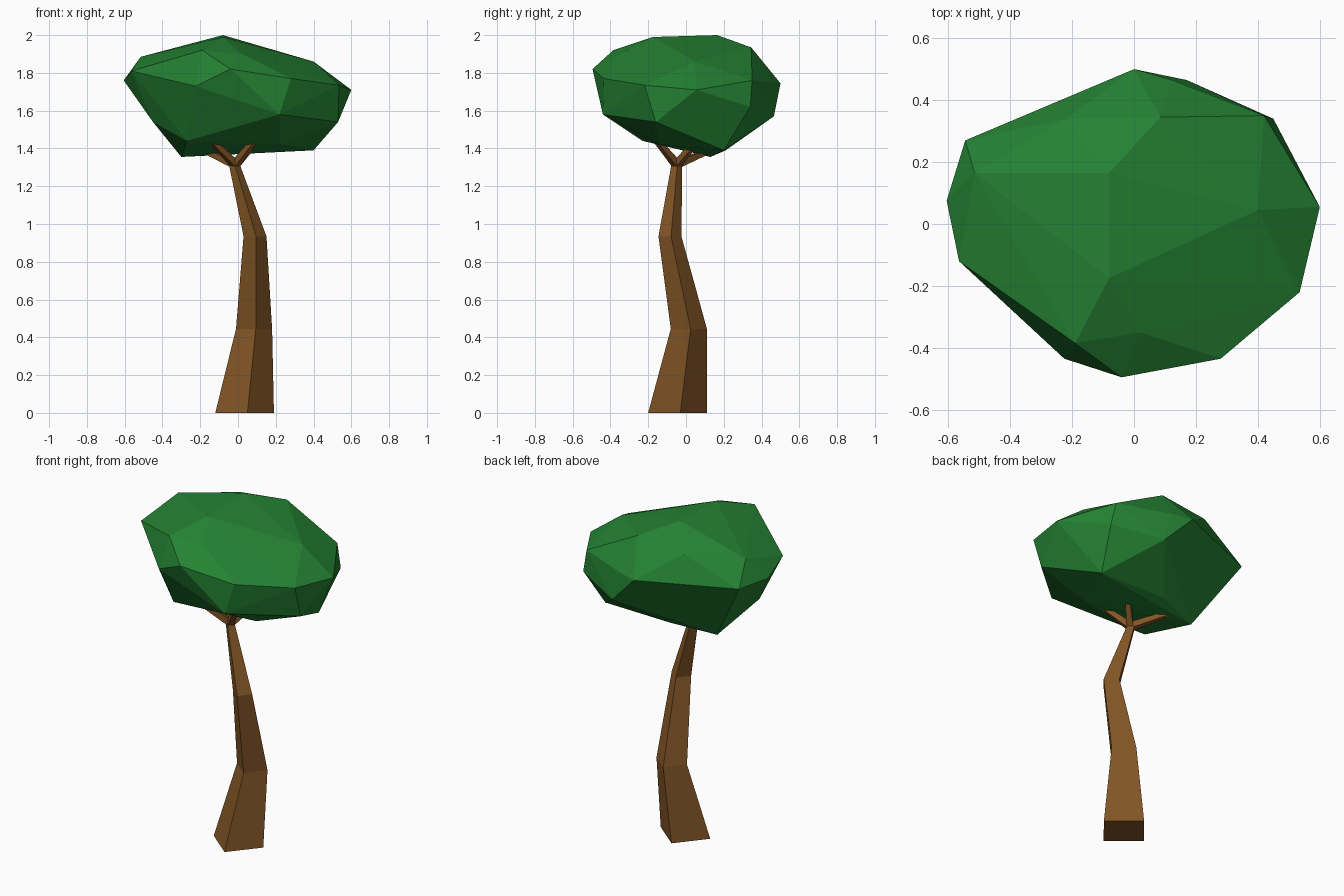
import bpy, bmesh, math
from mathutils import Vector

if "Cube" in bpy.data.objects:
    bpy.data.objects.remove(bpy.data.objects["Cube"])


def material(name, rgb):
    m = bpy.data.materials.new(name)
    m.diffuse_color = (*rgb, 1)
    m.use_nodes = True
    m.node_tree.nodes["Principled BSDF"].inputs["Base Color"].default_value = m.diffuse_color
    return m


bark = material("bark brown", (0.225, 0.092, 0.019))
leaf = material("leaf green", (0.018, 0.225, 0.033))


def finish(bm, name, mat):
    bmesh.ops.recalc_face_normals(bm, faces=bm.faces[:])
    mesh = bpy.data.meshes.new(name)
    bm.to_mesh(mesh)
    bm.free()
    mesh.materials.append(mat)
    ob = bpy.data.objects.new(name, mesh)
    bpy.context.collection.objects.link(ob)
    return ob


def loft(name, rings):
    """Join four-sided rings of points and cap both ends."""
    bm = bmesh.new()
    vs = [[bm.verts.new(p) for p in ring] for ring in rings]
    for a, b in zip(vs, vs[1:]):
        for i in range(4):
            j = (i + 1) % 4
            bm.faces.new((a[i], a[j], b[j], b[i]))
    bm.faces.new(vs[0][::-1])
    bm.faces.new(vs[-1])
    return finish(bm, name, bark)


# Trunk: tapering square section, bent at two heights (x, y, z, radius)
def level(x, y, z, r):
    angles = [math.radians(5.5 + 90 * i) for i in range(4)]
    return [(x + r * math.cos(a), y + r * math.sin(a), z) for a in angles]


loft("trunk", [level(0.035, -0.045, 0, 0.156), level(0.085, 0.015, 0.445, 0.096),
               level(0.09, -0.085, 0.935, 0.061), level(-0.015, -0.05, 1.30, 0.03),
               level(-0.018, -0.05, 1.335, 0.024)])


# Branches: thin tapered prisms fanning into the crown
def branch(name, start, end, r0, r1):
    start, end = Vector(start), Vector(end)
    d = (end - start).normalized()
    u = d.cross(Vector((0, 0, 1))).normalized()
    v = d.cross(u)
    rings = [[p + r * (u * sx + v * sy) for sx, sy in ((1, 1), (-1, 1), (-1, -1), (1, -1))]
             for p, r in ((start, r0), (end, r1))]
    loft(name, rings)


for i, tip in enumerate([(-0.20, 0.15, 1.40), (0.10, -0.17, 1.46),
                         (-0.16, -0.17, 1.46), (0.10, 0.06, 1.44)]):
    branch("branch_%d" % (i + 1), (-0.015, -0.05, 1.315), tip, 0.019, 0.012)

# Crown: faceted convex mass of leaves
crown = [
    # top
    (-0.08, 0.165, 2.0), (-0.08, -0.175, 1.99), (0.40, 0.045, 1.86), (0.085, 0.345, 1.935),
    (-0.22, 0.34, 1.90), (-0.515, 0.165, 1.885), (-0.19, -0.385, 1.92), (0.02, -0.35, 1.90),
    # middle
    (-0.605, 0.075, 1.76), (-0.545, 0.27, 1.75), (0.0, 0.5, 1.745), (0.12, 0.465, 1.75),
    (0.42, 0.35, 1.76), (0.60, 0.055, 1.71), (0.535, -0.22, 1.735), (0.28, -0.435, 1.77),
    (-0.04, -0.495, 1.82), (-0.225, -0.435, 1.73), (-0.565, -0.12, 1.81),
    # underside
    (0.22, -0.44, 1.58), (0.53, -0.16, 1.54), (0.45, 0.34, 1.62), (0.17, 0.465, 1.57),
    (-0.45, -0.06, 1.54), (-0.27, -0.23, 1.44), (0.22, -0.14, 1.42), (0.40, 0.20, 1.39),
    (-0.04, 0.21, 1.39), (-0.30, 0.13, 1.355),
]
bm = bmesh.new()
for p in crown:
    bm.verts.new(p)
res = bmesh.ops.convex_hull(bm, input=bm.verts[:])
loose = [v for v in bm.verts if not v.link_faces]
bmesh.ops.delete(bm, geom=loose, context='VERTS')
finish(bm, "leaf_crown", leaf)
